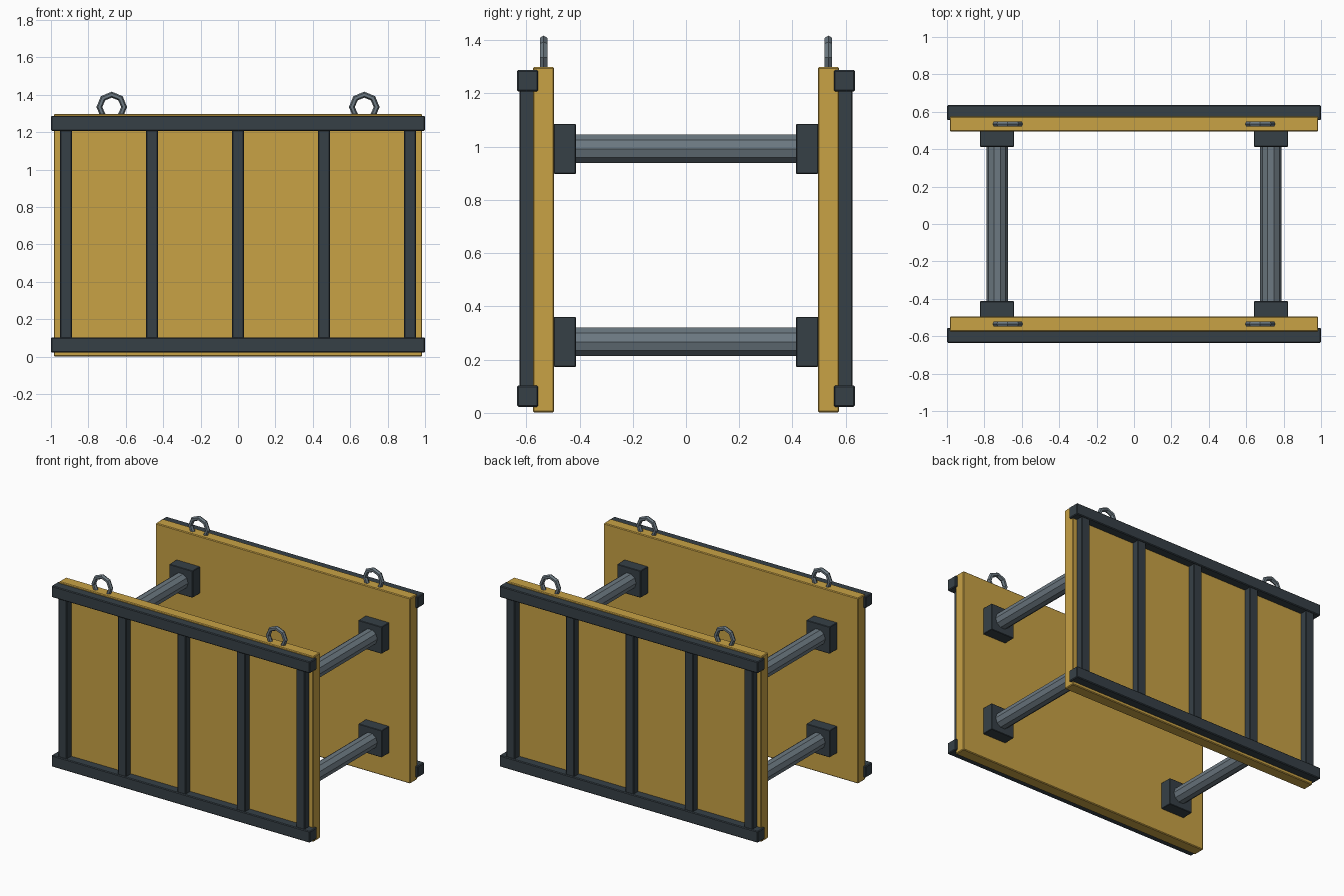
import bpy
import math
from mathutils import Matrix

cube = bpy.data.objects.get("Cube")
if cube:
    bpy.data.objects.remove(cube, do_unlink=True)


def material(name, rgb):
    mat = bpy.data.materials.new(name)
    mat.use_nodes = True
    mat.diffuse_color = (*rgb, 1)
    mat.node_tree.nodes["Principled BSDF"].inputs["Base Color"].default_value = (*rgb, 1)
    return mat


yellow = material("ochre yellow", (0.58, 0.36, 0.06))
dark = material("dark slate", (0.037, 0.051, 0.062))
steel = material("grey steel", (0.15, 0.19, 0.22))


def finish(name, mat):
    obj = bpy.context.object
    obj.name = name
    obj.data.materials.append(mat)
    return obj


def box(name, mat, center, size, bevel=0.005):
    bpy.ops.mesh.primitive_cube_add(size=1, location=center)
    obj = finish(name, mat)
    obj.data.transform(Matrix.Diagonal((*size, 1)))
    mod = obj.modifiers.new("edge bevel", 'BEVEL')
    mod.width = bevel
    mod.segments = 1
    return obj


def lifting_ring(name, x, y):
    # faceted ring standing in the xz plane, half sunk in the panel
    bpy.ops.mesh.primitive_torus_add(
        major_segments=8, minor_segments=6, major_radius=0.066,
        minor_radius=0.016, location=(x, y, 1.335),
        rotation=(math.pi / 2, 0, 0))
    finish(name, steel)


# Two mirrored wall panels with their outer frames and lifting rings
for side, s in (("front", -1), ("back", 1)):
    box(f"{side}_panel", yellow, (0, s * 0.535, 0.65), (1.97, 0.08, 1.297))
    for level, z in (("lower", 0.063), ("upper", 1.248)):
        box(f"{side}_{level}_rail", dark, (0, s * 0.595, z), (2.0, 0.08, 0.08))
    for i in range(5):
        box(f"{side}_rib_{i + 1}", dark, ((i - 2) * 0.46, s * 0.593, 0.655),
            (0.065, 0.066, 1.15))
    for hand, x in (("right", -0.675), ("left", 0.675)):
        lifting_ring(f"{side}_{hand}_lifting_ring", x, s * 0.535)

# Four cross struts, each with a mounting block at both ends
for hand, x in (("right", -0.732), ("left", 0.732)):
    for level, z in (("lower", 0.267), ("upper", 0.992)):
        bpy.ops.mesh.primitive_cylinder_add(
            vertices=10, radius=0.057, depth=0.86, location=(x, 0, z))
        strut = finish(f"{hand}_{level}_strut", steel)
        strut.data.transform(Matrix.Rotation(math.pi / 2, 4, 'X')
                             @ Matrix.Rotation(math.pi / 2, 4, 'Z'))
        for side, s in (("front", -1), ("back", 1)):
            box(f"{side}_{hand}_{level}_block", dark, (x, s * 0.455, z),
                (0.182, 0.084, 0.188), 0.003)
